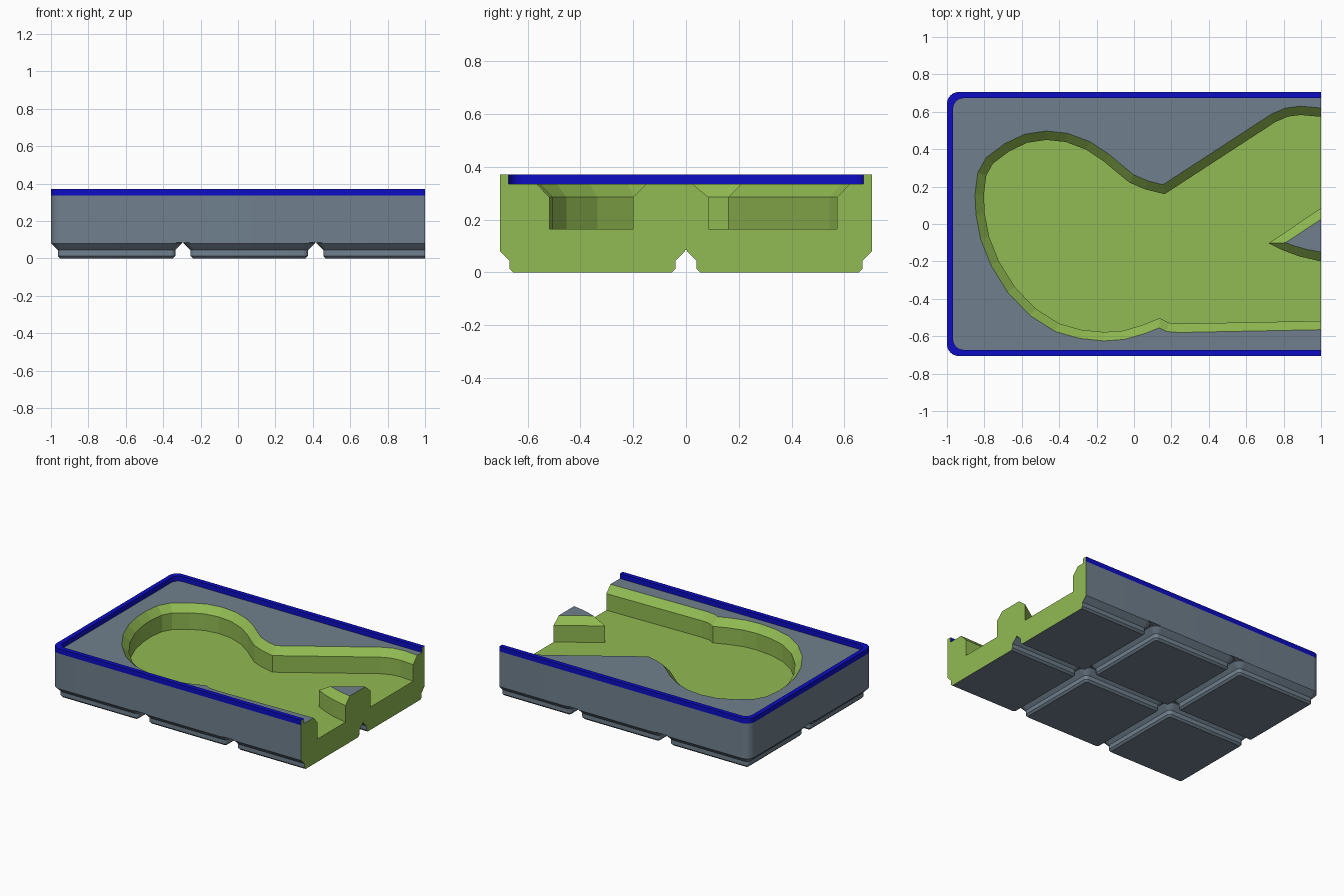
import bpy, bmesh, math
from mathutils import Vector

if "Cube" in bpy.data.objects:
    bpy.data.objects.remove(bpy.data.objects["Cube"])

S = 0.0169                       # one small unit of the modular grid
HALF_Y = 41.75 * S               # half depth of the tray
RIGHT = 1.0                      # sliced end of the tray
BASE, FLOOR, BEVEL, DECK, TOP = 5 * S, 0.165, 0.285, 0.335, 0.371


def material(name, rgb):
    m = bpy.data.materials.new(name)
    m.diffuse_color = (*rgb, 1)
    m.use_nodes = True
    m.node_tree.nodes["Principled BSDF"].inputs["Base Color"].default_value = m.diffuse_color
    return m


SLATE = material("slate grey", (0.162, 0.216, 0.270))
GREEN = material("leaf green", (0.283, 0.491, 0.084))
BLUE = material("deep blue", (0.004, 0.004, 0.56))


def at(path, z):
    return [Vector((x, y, z)) for x, y in path]


def strip(bm, low, high, closed=False):
    """Quads between two matching paths."""
    a = [bm.verts.new(p) for p in low]
    b = [bm.verts.new(p) for p in high]
    n = len(a)
    for i in range(n if closed else n - 1):
        j = (i + 1) % n
        bm.faces.new((a[i], a[j], b[j], b[i]))


def cap(bm, pts):
    bm.faces.new([bm.verts.new(p) for p in pts])


def finish(bm, name, mat, smooth=False):
    bmesh.ops.remove_doubles(bm, verts=bm.verts, dist=1e-5)
    me = bpy.data.meshes.new(name)
    bm.to_mesh(me)
    bm.free()
    ob = bpy.data.objects.new(name, me)
    bpy.context.collection.objects.link(ob)
    me.materials.append(mat)
    if smooth:
        bpy.ops.object.select_all(action='DESELECT')
        ob.select_set(True)
        bpy.context.view_layer.objects.active = ob
        bpy.ops.object.shade_smooth_by_angle(angle=math.radians(30))
    return ob


def arc(cx, cy, r, start, n=8):
    """Quarter turn, anticlockwise from the start angle in degrees."""
    return [(cx + r * math.cos(math.radians(start + 90 * i / n)),
             cy + r * math.sin(math.radians(start + 90 * i / n))) for i in range(n + 1)]


def tray_path(inset, r):
    """Three-sided outline with rounded left corners, open at the sliced end."""
    x, y = -1 + inset + r, HALF_Y - inset
    return [(RIGHT, y)] + arc(x, y - r, r, 90) + arc(x, r - y, r, 180) + [(RIGHT, -y)]


def inset_path(path, d):
    """Mitred offset to the left of an open path whose ends stay on the slice."""
    out = []
    for i, p in enumerate(path):
        p = Vector(p)
        ns = []
        for a, b in ((i - 1, i), (i, i + 1)):
            if a >= 0 and b < len(path):
                t = (Vector(path[b]) - Vector(path[a])).normalized()
                ns.append(Vector((-t.y, t.x)))
        m = sum(ns, Vector((0, 0))).normalized()
        q = p + m * d / max(m.dot(ns[0]), 0.5)
        out.append((RIGHT if i in (0, len(path) - 1) else q.x, q.y))
    return out


outer = tray_path(0, 3.75 * S)
lip_inner = tray_path(0.033, 0.055)

# Tool-shaped pocket outline at deck height, and its narrower wall outline
pocket_top = [
    (1, .62), (.89, .63), (.81, .62), (.73, .585), (.685, .555), (.155, .21), (.075, .23),
    (0, .262), (-.065, .315), (-.13, .37), (-.235, .44), (-.355, .485), (-.47, .497),
    (-.585, .48), (-.69, .43), (-.79, .355), (-.835, .275), (-.85, .16), (-.845, .05),
    (-.82, -.08), (-.765, -.22), (-.675, -.365), (-.555, -.49), (-.42, -.575), (-.29, -.612),
    (-.16, -.625), (-.05, -.617), (.06, -.585), (.135, -.555), (.175, -.575), (.245, -.58),
    (1, -.565)]
pocket_wall = inset_path(pocket_top, 0.047)

# Wedge island between the two handles
island_wall = [(1, .085), (.72, -.103), (.79, -.138), (.88, -.172), (1, -.2)]
island_top = [(1, .025), (.81, -.1), (.86, -.118), (.92, -.135), (1, -.15)]

# Body: outer walls, deck and underside
bm = bmesh.new()
strip(bm, at(outer, BASE), at(outer, DECK))
cap(bm, at(outer + pocket_top[::-1], DECK))
cap(bm, at(outer[::-1], BASE))
finish(bm, "tray_body", SLATE, True)

# Pocket: bevel, upright wall and floor
bm = bmesh.new()
strip(bm, at(pocket_wall[::-1], BEVEL), at(pocket_top[::-1], DECK))
strip(bm, at(pocket_wall[::-1], FLOOR), at(pocket_wall[::-1], BEVEL))
cap(bm, at(pocket_wall + island_wall[::-1], FLOOR))
finish(bm, "tool_pocket", GREEN)

# Island sides and its top
bm = bmesh.new()
strip(bm, at(island_wall, FLOOR), at(island_wall, BEVEL))
strip(bm, at(island_wall, BEVEL), at(island_top, DECK))
finish(bm, "island_sides", GREEN)
bm = bmesh.new()
cap(bm, at(island_top, DECK))
finish(bm, "island_top", SLATE)

# Raised lip
bm = bmesh.new()
strip(bm, at(outer, DECK), at(outer, TOP))
strip(bm, at(lip_inner[::-1], DECK), at(lip_inner[::-1], TOP))
cap(bm, at(outer + lip_inner[::-1], TOP))
finish(bm, "raised_lip", BLUE, True)

# Stepped feet: (height, inset) rings, trimmed at the slice
RINGS = [(0, 2.95 * S), (.8 * S, 2.15 * S), (2.6 * S, 2.15 * S), (4.75 * S, 0), (BASE, 0)]
HALF = 20.75 * S


def foot_ring(cx, cy, z, inset):
    r = 3.75 * S - inset
    k = HALF - inset - r
    pts = []
    for a, sx, sy in ((0, 1, 1), (90, -1, 1), (180, -1, -1), (270, 1, -1)):
        pts += arc(cx + sx * k, cy + sy * k, r, a, 6)
    return at(pts, z)


for col in range(3):
    for row in (-1, 1):
        cx, cy = -1 + HALF + 42 * S * col, row * 21 * S
        rings = [foot_ring(cx, cy, z, i) for z, i in RINGS]
        bm = bmesh.new()
        cap(bm, rings[0][::-1])
        for low, high in zip(rings, rings[1:]):
            strip(bm, low, high, True)
        bmesh.ops.bisect_plane(bm, geom=bm.verts[:] + bm.edges[:] + bm.faces[:],
                               plane_co=(RIGHT, 0, 0), plane_no=(1, 0, 0), clear_outer=True)
        finish(bm, f"foot_{col + 1}_{'front' if row < 0 else 'back'}", SLATE, True)

# Sliced end: full cross-section
section = [(-HALF_Y, TOP)]
for cy in (-21 * S, 21 * S):
    section += [(cy - HALF + i, z) for z, i in RINGS[::-1]]
    section += [(cy + HALF - i, z) for z, i in RINGS]
section += [(HALF_Y, TOP), (lip_inner[0][1], TOP), (lip_inner[0][1], DECK)]
section += [(pocket_top[0][1], DECK), (pocket_wall[0][1], BEVEL), (pocket_wall[0][1], FLOOR)]
section += [(island_wall[0][1], FLOOR), (island_wall[0][1], BEVEL), (island_top[0][1], DECK)]
section += [(island_top[-1][1], DECK), (island_wall[-1][1], BEVEL), (island_wall[-1][1], FLOOR)]
section += [(pocket_wall[-1][1], FLOOR), (pocket_wall[-1][1], BEVEL), (pocket_top[-1][1], DECK)]
section += [(lip_inner[-1][1], DECK), (lip_inner[-1][1], TOP)]
bm = bmesh.new()
cap(bm, [Vector((RIGHT, y, z)) for y, z in section])
finish(bm, "sliced_end", GREEN)
